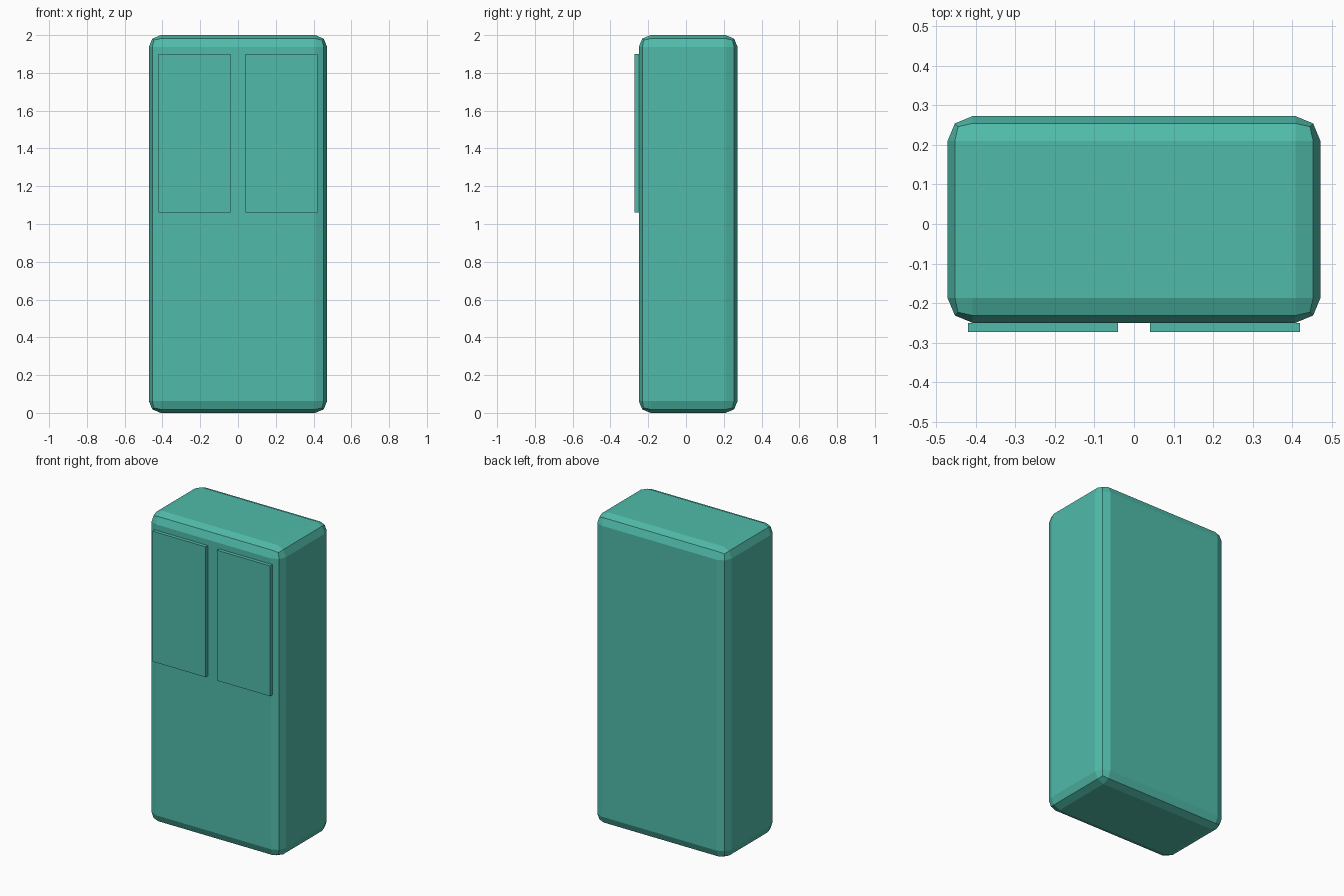
import bpy

old = bpy.data.objects.get("Cube")
if old:
    bpy.data.objects.remove(old, do_unlink=True)

# Single teal colour
TEAL = (0.08, 0.5, 0.4, 1.0)
teal = bpy.data.materials.new("teal")
teal.use_nodes = True
teal.diffuse_color = TEAL
teal.node_tree.nodes["Principled BSDF"].inputs["Base Color"].default_value = TEAL


def box(name, low, high):
    """Flat-shaded box between two opposite corners."""
    centre = [(a + b) / 2 for a, b in zip(low, high)]
    bpy.ops.mesh.primitive_cube_add(size=1, location=centre)
    obj = bpy.context.object
    obj.name = name
    obj.scale = [b - a for a, b in zip(low, high)]
    bpy.ops.object.transform_apply(location=False, rotation=False, scale=True)
    obj.data.materials.append(teal)
    return obj


# Main body with two-step rounded edges
body = box("body", (-0.472, -0.25, 0), (0.472, 0.273, 2))
bevel = body.modifiers.new("rounded_edges", "BEVEL")
bevel.width = 0.063
bevel.segments = 2

# Pair of raised panels on the upper front
for side, sign in (("left", 1), ("right", -1)):
    inner, outer = sorted((sign * 0.04, sign * 0.42))
    box(side + "_front_panel", (inner, -0.273, 1.06), (outer, -0.25, 1.9))
